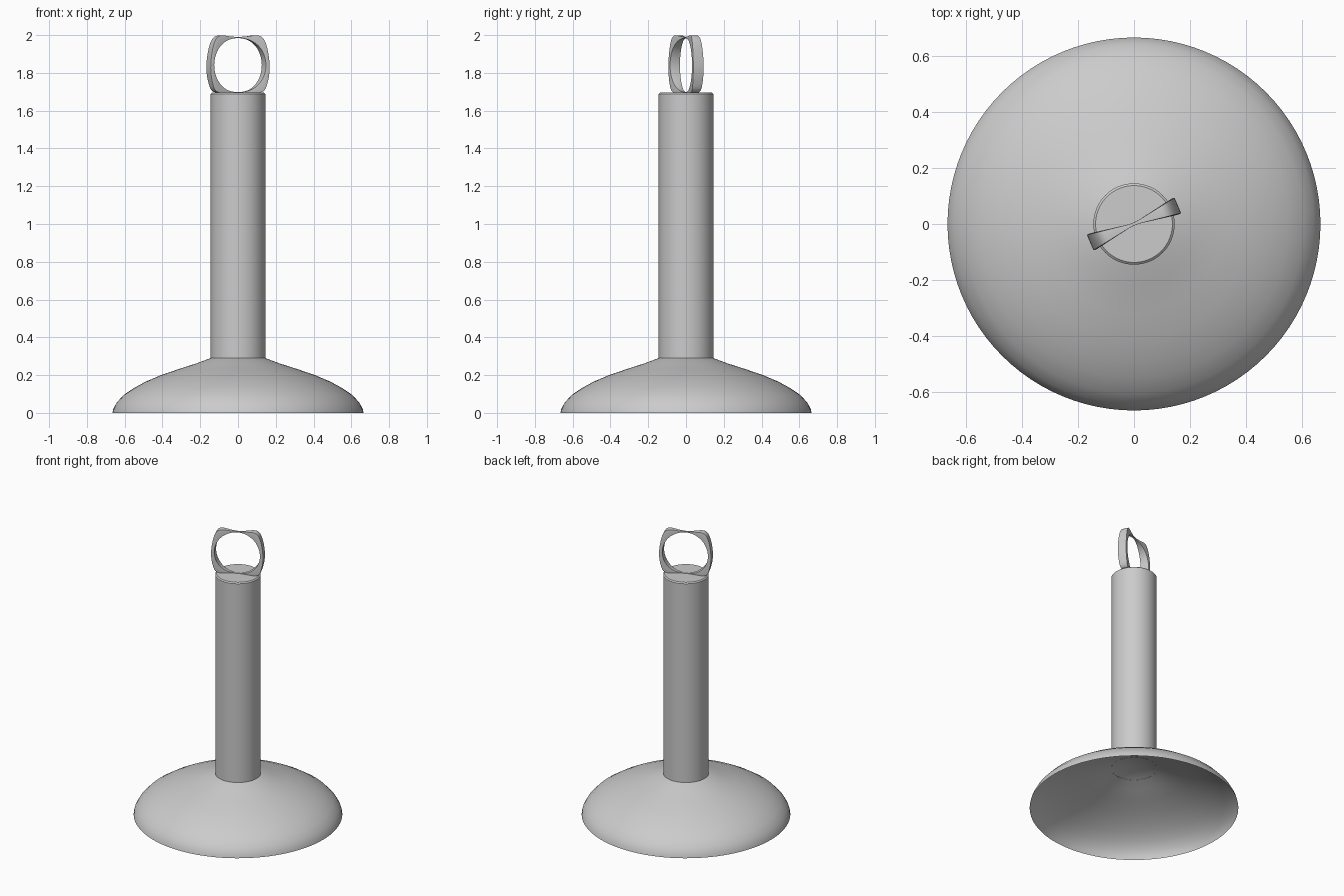
import bpy, bmesh, math
from mathutils import Matrix

if "Cube" in bpy.data.objects:
    bpy.data.objects.remove(bpy.data.objects["Cube"])

def finish(name, bm, angle=40):
    bmesh.ops.remove_doubles(bm, verts=bm.verts, dist=1e-5)
    bmesh.ops.recalc_face_normals(bm, faces=bm.faces)
    me = bpy.data.meshes.new(name)
    bm.to_mesh(me)
    bm.free()
    ob = bpy.data.objects.new(name, me)
    bpy.context.collection.objects.link(ob)
    bpy.ops.object.select_all(action='DESELECT')
    ob.select_set(True)
    bpy.context.view_layer.objects.active = ob
    bpy.ops.object.shade_smooth_by_angle(angle=math.radians(angle))
    return ob

def lathe(name, profile, steps=96):
    bm = bmesh.new()
    vs = [bm.verts.new((r, 0, z)) for r, z in profile]
    es = [bm.edges.new(p) for p in zip(vs, vs[1:])]
    bmesh.ops.spin(bm, geom=vs + es, cent=(0, 0, 0), axis=(0, 0, 1),
                   angle=math.tau, steps=steps)
    return finish(name, bm)

# Hollow domed base, open underneath
lathe("base", [(0.665, 0), (0.660, 0.022), (0.642, 0.055), (0.605, 0.095),
               (0.55, 0.132), (0.49, 0.165), (0.41, 0.199), (0.32, 0.23),
               (0.22, 0.262), (0.145, 0.29), (0, 0.325)])

# Straight column with a slightly chamfered top
lathe("column", [(0.145, 0.289), (0.145, 1.688), (0.137, 1.695), (0, 1.696)])

# Pinched ring: (outer r, outer z, inner r, inner z) down one side
side = [(0.0, 0.147, 0.0, 0.142), (0.045, 0.149, 0.035, 0.139),
        (0.085, 0.156, 0.068, 0.129), (0.118, 0.157, 0.098, 0.110),
        (0.142, 0.138, 0.122, 0.085), (0.160, 0.085, 0.142, 0.048),
        (0.172, 0.0, 0.151, 0.0), (0.168, -0.06, 0.144, -0.048),
        (0.156, -0.110, 0.123, -0.088), (0.142, -0.146, 0.098, -0.115),
        (0.095, -0.150, 0.066, -0.135), (0.045, -0.150, 0.035, -0.143),
        (0.0, -0.150, 0.0, -0.145)]
loop = [(p, 1) for p in side] + [(p, -1) for p in side[-2:0:-1]]
bm = bmesh.new()
rings = []
for (ro, zo, ri, zi), s in loop:
    wo, wi = 0.003 + 0.165 * ro, 0.003 + 0.18 * ri
    rings.append([bm.verts.new((s * r, w, z)) for r, w, z in
                  ((ro, -wo, zo), (ro, wo, zo), (ri, wi, zi), (ri, -wi, zi))])
for a, b in zip(rings, rings[1:] + rings[:1]):
    for i in range(4):
        j = (i + 1) % 4
        bm.faces.new((a[i], a[j], b[j], b[i]))
bm.transform(Matrix.Translation((0, 0, 1.843)) @ Matrix.Rotation(math.radians(23), 4, 'Z'))
# Crease the long edges so the band keeps its section
crease = bm.edges.layers.float.new("crease_edge")
for k, a in enumerate(rings):
    b = rings[(k + 1) % len(rings)]
    for i in range(4):
        bm.edges.get((a[i], b[i]))[crease] = 0.7
ring = finish("hanging_ring", bm)
sub = ring.modifiers.new("Smooth", 'SUBSURF')
sub.levels = sub.render_levels = 2
